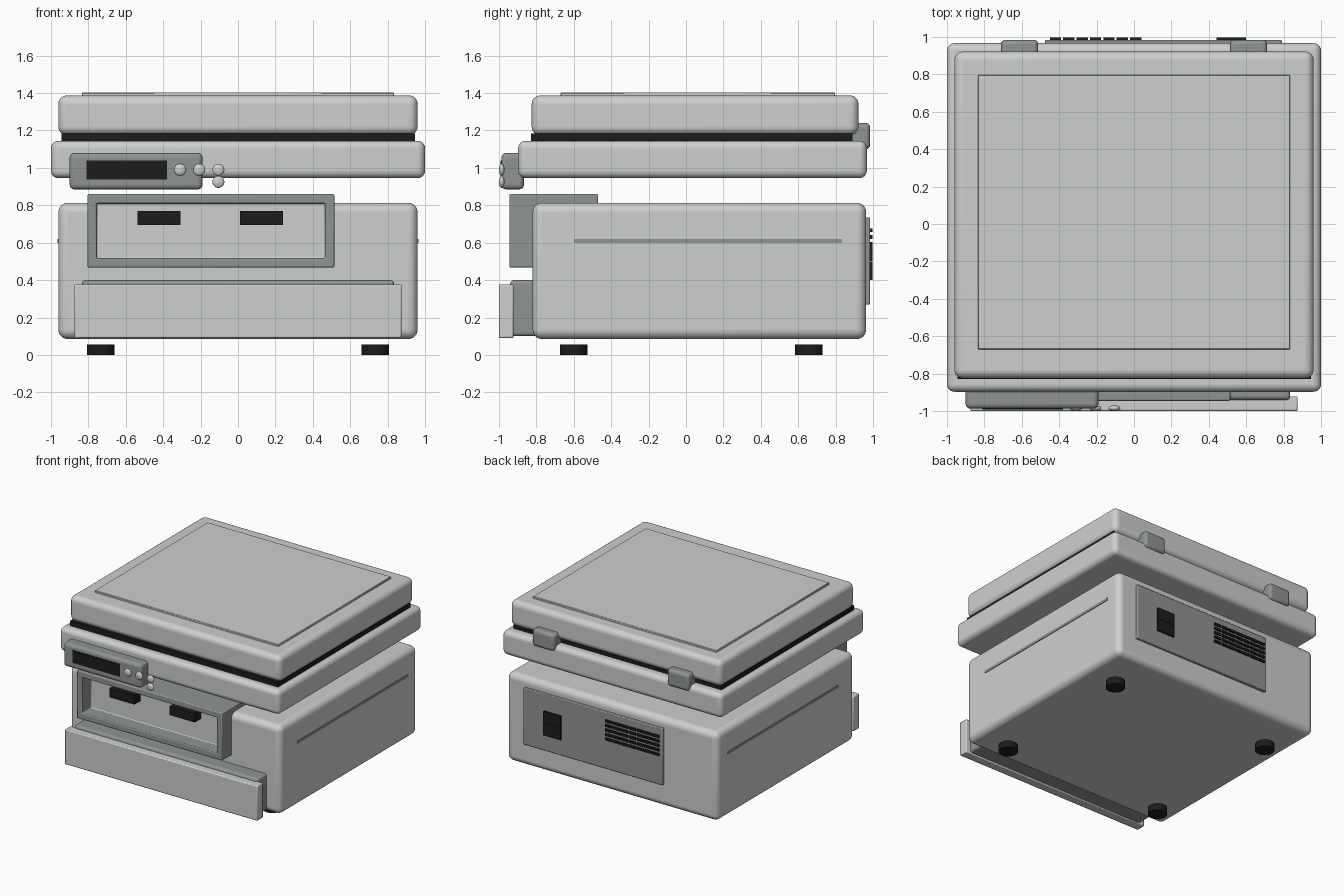
import bpy, bmesh, math
from mathutils import Matrix, Vector

cube = bpy.data.objects.get("Cube")
if cube:
    bpy.data.objects.remove(cube, do_unlink=True)


def material(name, colour):
    m = bpy.data.materials.new(name)
    m.use_nodes = True
    rgba = (*colour, 1.0)
    m.diffuse_color = rgba
    m.node_tree.nodes["Principled BSDF"].inputs["Base Color"].default_value = rgba
    return m


LIGHT = material("light grey plastic", (0.61, 0.63, 0.61))
GREY = material("mid grey plastic", (0.28, 0.30, 0.285))
BLACK = material("black rubber", (0.012, 0.012, 0.012))


def finish(name, bm, mats, bevel=0.0, segments=4):
    """Turn a bmesh into an object with optional rounded edges."""
    mesh = bpy.data.meshes.new(name)
    bm.to_mesh(mesh)
    bm.free()
    ob = bpy.data.objects.new(name, mesh)
    bpy.context.collection.objects.link(ob)
    for m in mats:
        mesh.materials.append(m)
    if bevel:
        mod = ob.modifiers.new("rounded edges", 'BEVEL')
        mod.width = bevel
        mod.segments = segments
        mod.limit_method = 'ANGLE'
    bpy.ops.object.select_all(action='DESELECT')
    ob.select_set(True)
    bpy.context.view_layer.objects.active = ob
    bpy.ops.object.shade_smooth_by_angle(angle=math.radians(35))
    return ob


def box_mesh(bm, xs, ys, zs):
    lo, hi = Vector((xs[0], ys[0], zs[0])), Vector((xs[1], ys[1], zs[1]))
    mat = Matrix.Translation((lo + hi) / 2) @ Matrix.Diagonal((*(hi - lo), 1))
    bmesh.ops.create_cube(bm, size=1, matrix=mat)


def box(name, xs, ys, zs, mat, bevel=0.0, segments=4):
    bm = bmesh.new()
    box_mesh(bm, xs, ys, zs)
    return finish(name, bm, [mat], bevel, segments)


# Stacked housing: body, rim, seal, lid and raised lid plate
box("body", (-0.96, 0.96), (-0.82, 0.963), (0.085, 0.813), LIGHT, 0.05, 6)
box("rim", (-1, 1), (-0.897, 0.967), (0.945, 1.145), LIGHT, 0.04, 6)
box("seal", (-0.945, 0.945), (-0.83, 0.89), (1.135, 1.185), BLACK)
box("lid", (-0.96, 0.96), (-0.825, 0.922), (1.175, 1.387), LIGHT, 0.045, 6)
box("lid_plate", (-0.835, 0.835), (-0.67, 0.797), (1.37, 1.403), LIGHT, 0.004, 1)

# Parts mirrored left and right
for side, label in ((-1, "right"), (1, "left")):
    x = side * 0.612
    box(f"{label}_hinge", (x - 0.1, x + 0.1), (0.87, 0.985), (1.1, 1.24), GREY, 0.025)
    x = side * 0.953
    box(f"{label}_side_strip", (x - 0.012, x + 0.012), (-0.6, 0.835), (0.598, 0.62), GREY)
    for y, end in ((-0.6, "front"), (0.657, "back")):
        bm = bmesh.new()
        bmesh.ops.create_cone(bm, cap_ends=True, segments=32, radius1=0.073, radius2=0.073,
                              depth=0.055, matrix=Matrix.Translation((side * 0.734, y, 0.0275)))
        finish(f"{end}_{label}_foot", bm, [BLACK])

# Front drawer
box("drawer_box", (-0.835, 0.835), (-0.94, -0.78), (0.1, 0.4), GREY, 0.02)
box("drawer_front", (-0.875, 0.875), (-1.0, -0.922), (0.09, 0.377), LIGHT, 0.008, 2)

# Bay frame: front face inset and pushed back to make a recess with a light floor
bm = bmesh.new()
box_mesh(bm, (-0.805, 0.515), (-0.945, -0.47), (0.467, 0.86))
bm.normal_update()
front = min(bm.faces, key=lambda f: f.calc_center_median().y)
bmesh.ops.inset_region(bm, faces=[front], thickness=0.07)
rim_verts = list(front.verts)
result = bmesh.ops.extrude_discrete_faces(bm, faces=[front])
recess = result["faces"][0]
bmesh.ops.translate(bm, verts=recess.verts, vec=(0, 0.12, 0))
recess.material_index = 1
finish("bay_frame", bm, [GREY, LIGHT], 0.008, 2)
for x in (-0.422, 0.126):
    box("bay_clip", (x - 0.114, x + 0.114), (-0.905, -0.82), (0.695, 0.77), BLACK)

# Control panel with display and buttons
box("control_panel", (-0.9, -0.19), (-0.987, -0.866), (0.885, 1.08), GREY, 0.025)
box("display", (-0.81, -0.38), (-0.991, -0.985), (0.937, 1.04), BLACK)
box("display_window", (-0.8, -0.425), (-0.993, -0.988), (0.947, 1.03), BLACK)
for x, z in ((-0.31, 0.99), (-0.207, 0.99), (-0.105, 0.99), (-0.105, 0.925)):
    bm = bmesh.new()
    place = Matrix.Translation((x, -0.985, z)) @ Matrix.Diagonal((0.032, 0.015, 0.032, 1))
    bmesh.ops.create_uvsphere(bm, u_segments=24, v_segments=14, radius=1, matrix=place)
    finish("button", bm, [LIGHT])

# Rear panel with power switch and vent slots
box("rear_panel", (-0.475, 0.79), (0.95, 0.985), (0.27, 0.735), GREY, 0.006, 2)
for z in (0.45, 0.55):
    box("power_switch", (0.44, 0.6), (0.97, 0.998), (z - 0.049, z + 0.049), BLACK)
bm = bmesh.new()
for row in range(5):
    for col in range(7):
        x, z = -0.42 + col * 0.0715, 0.519 + row * 0.037
        box_mesh(bm, (x - 0.03, x + 0.03), (0.975, 0.997), (z - 0.01, z + 0.01))
finish("rear_vents", bm, [BLACK])
